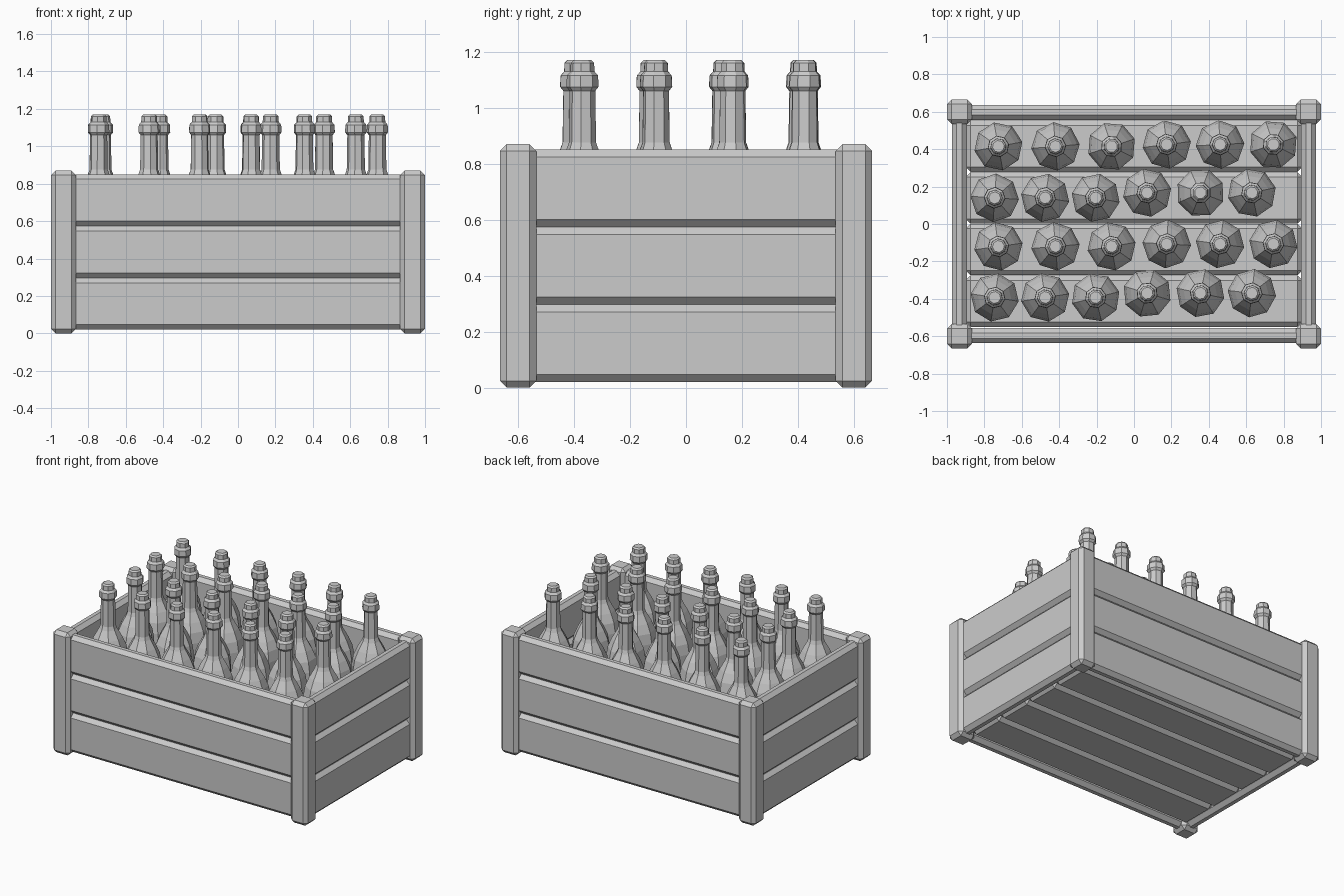
import bpy, math, random

cube = bpy.data.objects.get("Cube")
if cube:
    bpy.data.objects.remove(cube, do_unlink=True)
random.seed(4)

grey = bpy.data.materials.new("plain grey")
grey.use_nodes = True
colour = (0.6, 0.6, 0.6, 1)
grey.diffuse_color = colour
grey.node_tree.nodes["Principled BSDF"].inputs["Base Color"].default_value = colour


def add_object(name, verts, faces):
    mesh = bpy.data.meshes.new(name)
    mesh.from_pydata(verts, [], faces)
    mesh.materials.append(grey)
    obj = bpy.data.objects.new(name, mesh)
    bpy.context.collection.objects.link(obj)
    return obj


def board(name, low, high, chamfer=0.026):
    """Box between two corners with flat chamfers on every edge."""
    verts = [(x, y, z) for x in (low[0], high[0])
             for y in (low[1], high[1]) for z in (low[2], high[2])]
    faces = [(0, 1, 3, 2), (4, 6, 7, 5), (0, 4, 5, 1),
             (2, 3, 7, 6), (0, 2, 6, 4), (1, 5, 7, 3)]
    obj = add_object(name, verts, faces)
    bevel = obj.modifiers.new("chamfer", "BEVEL")
    bevel.width = chamfer
    bevel.segments = 1
    return obj


# Corner posts
for sx, side in ((-1, "right"), (1, "left")):
    for sy, end in ((-1, "front"), (1, "back")):
        x, y = sx * 0.933, sy * 0.6
        board(f"{end}_{side}_post", (x - 0.067, y - 0.065, 0),
              (x + 0.067, y + 0.065, 0.87), 0.024)

# Three wall planks on each side
for i in range(3):
    z = 0.02 + i * 0.277
    top = z + 0.276
    for s, end in ((-1, "front"), (1, "back")):
        y = s * 0.597
        board(f"{end}_plank_{i + 1}", (-0.93, y - 0.04, z), (0.93, y + 0.04, top))
    for s, side in ((-1, "right"), (1, "left")):
        x = s * 0.934
        board(f"{side}_plank_{i + 1}", (x - 0.04, -0.6, z), (x + 0.04, 0.6, top))

# Floor planks
for i in range(4):
    y = -0.55 + i * 0.276
    board(f"floor_plank_{i + 1}", (-0.9, y, 0.03), (0.9, y + 0.275, 0.11))

# Bottle profile: radius and height from base to lip
PROFILE = [(0.115, 0.11), (0.13, 0.13), (0.13, 0.66), (0.118, 0.73),
           (0.092, 0.79), (0.058, 0.85), (0.049, 0.875), (0.046, 1.06),
           (0.058, 1.075), (0.056, 1.115), (0.043, 1.13), (0.042, 1.16),
           (0.032, 1.17)]
SIDES = 8


def bottle(name, x, y, turn):
    verts = [(x + r * math.cos(turn + k * math.tau / SIDES),
              y + r * math.sin(turn + k * math.tau / SIDES), z)
             for r, z in PROFILE for k in range(SIDES)]
    faces = [(a * SIDES + k, a * SIDES + (k + 1) % SIDES,
              (a + 1) * SIDES + (k + 1) % SIDES, (a + 1) * SIDES + k)
             for a in range(len(PROFILE) - 1) for k in range(SIDES)]
    faces.append(tuple(reversed(range(SIDES))))
    faces.append(tuple(range(len(verts) - SIDES, len(verts))))
    add_object(name, verts, faces)


# Four staggered rows of six bottles
WIDE = (-0.725, -0.42, -0.12, 0.175, 0.46, 0.745)
NARROW = (-0.745, -0.475, -0.205, 0.07, 0.355, 0.63)
ROWS = [(WIDE, 0.415, 0.425), (NARROW, 0.14, 0.167),
        (WIDE, -0.12, -0.107), (NARROW, -0.393, -0.37)]
for r, (xs, y_right, y_left) in enumerate(ROWS):
    for c, x in enumerate(xs):
        y = y_right if c < 3 else y_left
        bottle(f"bottle_{r + 1}_{c + 1}", x, y, random.uniform(0, math.tau / SIDES))
